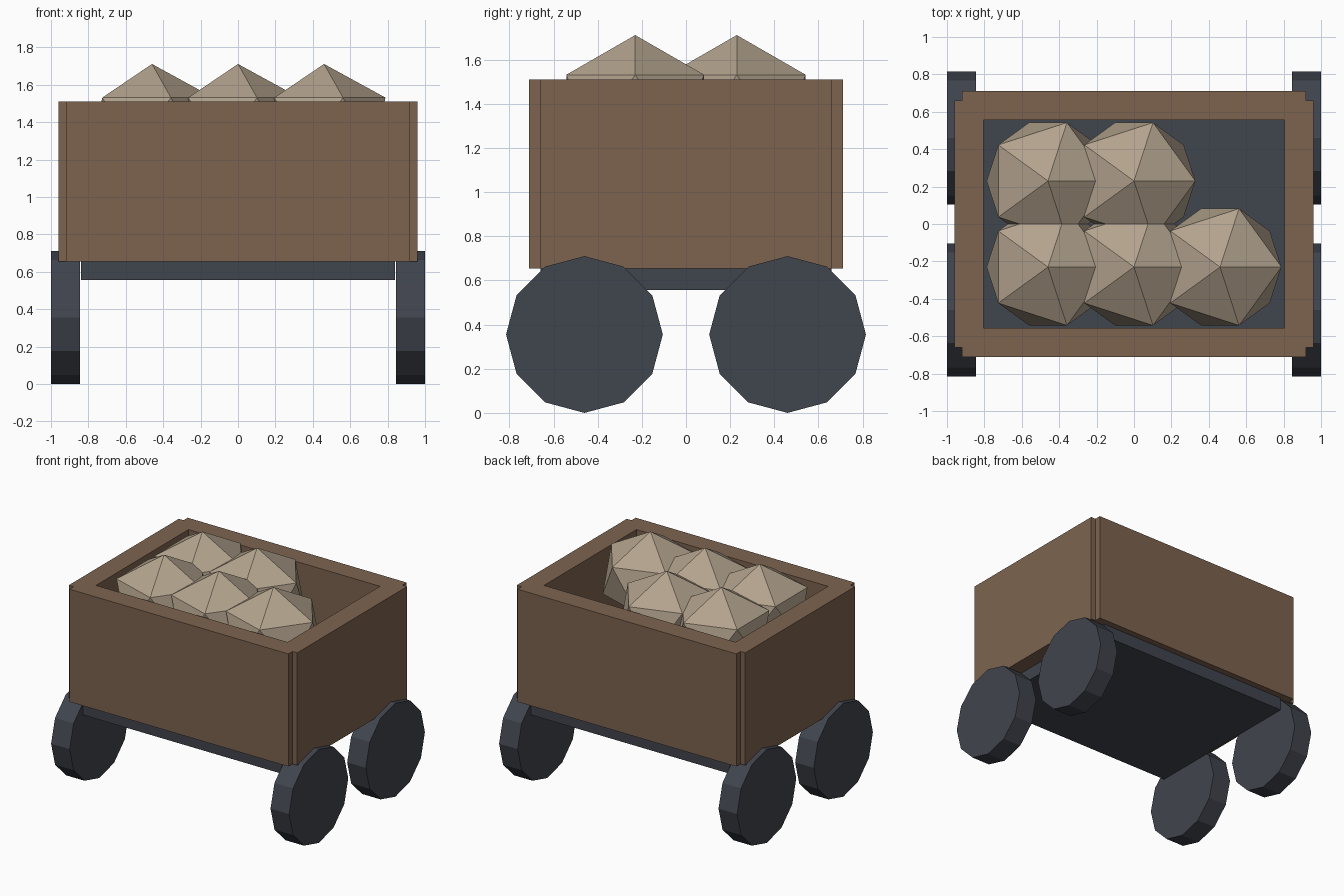
import bpy, bmesh, math
from mathutils import Matrix

if "Cube" in bpy.data.objects:
    bpy.data.objects.remove(bpy.data.objects["Cube"])


def material(name, rgb):
    m = bpy.data.materials.new(name)
    m.diffuse_color = (*rgb, 1)
    m.use_nodes = True
    m.node_tree.nodes["Principled BSDF"].inputs["Base Color"].default_value = m.diffuse_color
    return m


WOOD = material("brown wood", (0.205, 0.127, 0.080))
IRON = material("dark iron", (0.051, 0.058, 0.074))
STONE = material("tan stone", (0.45, 0.365, 0.268))


def add(name, bm, mat):
    me = bpy.data.meshes.new(name)
    bm.to_mesh(me)
    bm.free()
    me.materials.append(mat)
    ob = bpy.data.objects.new(name, me)
    bpy.context.collection.objects.link(ob)
    return ob


def box(name, lo, hi, mat):
    bm = bmesh.new()
    size = [h - l for l, h in zip(lo, hi)]
    mid = [(h + l) / 2 for l, h in zip(lo, hi)]
    bmesh.ops.create_cube(bm, size=1, matrix=Matrix.Translation(mid) @ Matrix.Diagonal((*size, 1)))
    return add(name, bm, mat)


# Chassis, also the floor of the box
box("chassis", (-0.84, -0.66, 0.557), (0.84, 0.66, 0.66), IRON)

# Four thick wall panels with notched corners
Z0, Z1 = 0.655, 1.51
box("front_panel", (-0.92, -0.71, Z0), (0.92, -0.555, Z1), WOOD)
box("back_panel", (-0.92, 0.555, Z0), (0.92, 0.71, Z1), WOOD)
box("left_panel", (-0.96, -0.66, Z0), (-0.805, 0.66, Z1), WOOD)
box("right_panel", (0.805, -0.66, Z0), (0.96, 0.66, Z1), WOOD)

# Twelve-sided wheels
R = 0.355
for sx, side in ((-1, "left"), (1, "right")):
    for sy, end in ((-1, "front"), (1, "back")):
        bm = bmesh.new()
        place = Matrix.Translation((sx * 0.922, sy * 0.46, R)) @ Matrix.Rotation(math.pi / 2, 4, 'Y')
        bmesh.ops.create_cone(bm, cap_ends=True, segments=12, radius1=R, radius2=R,
                              depth=0.156, matrix=place)
        add(f"{end}_{side}_wheel", bm, IRON)

# Load of slightly flattened faceted rocks, one corner left empty
spots = [(x, y) for y in (-0.23, 0.23) for x in (-0.46, 0, 0.46)][:5]
for i, (x, y) in enumerate(spots):
    bm = bmesh.new()
    place = Matrix.Translation((x, y, 1.386)) @ Matrix.Diagonal((0.367, 0.367, 0.325, 1))
    bmesh.ops.create_icosphere(bm, subdivisions=1, radius=1, matrix=place)
    add(f"rock_{i + 1}", bm, STONE)
